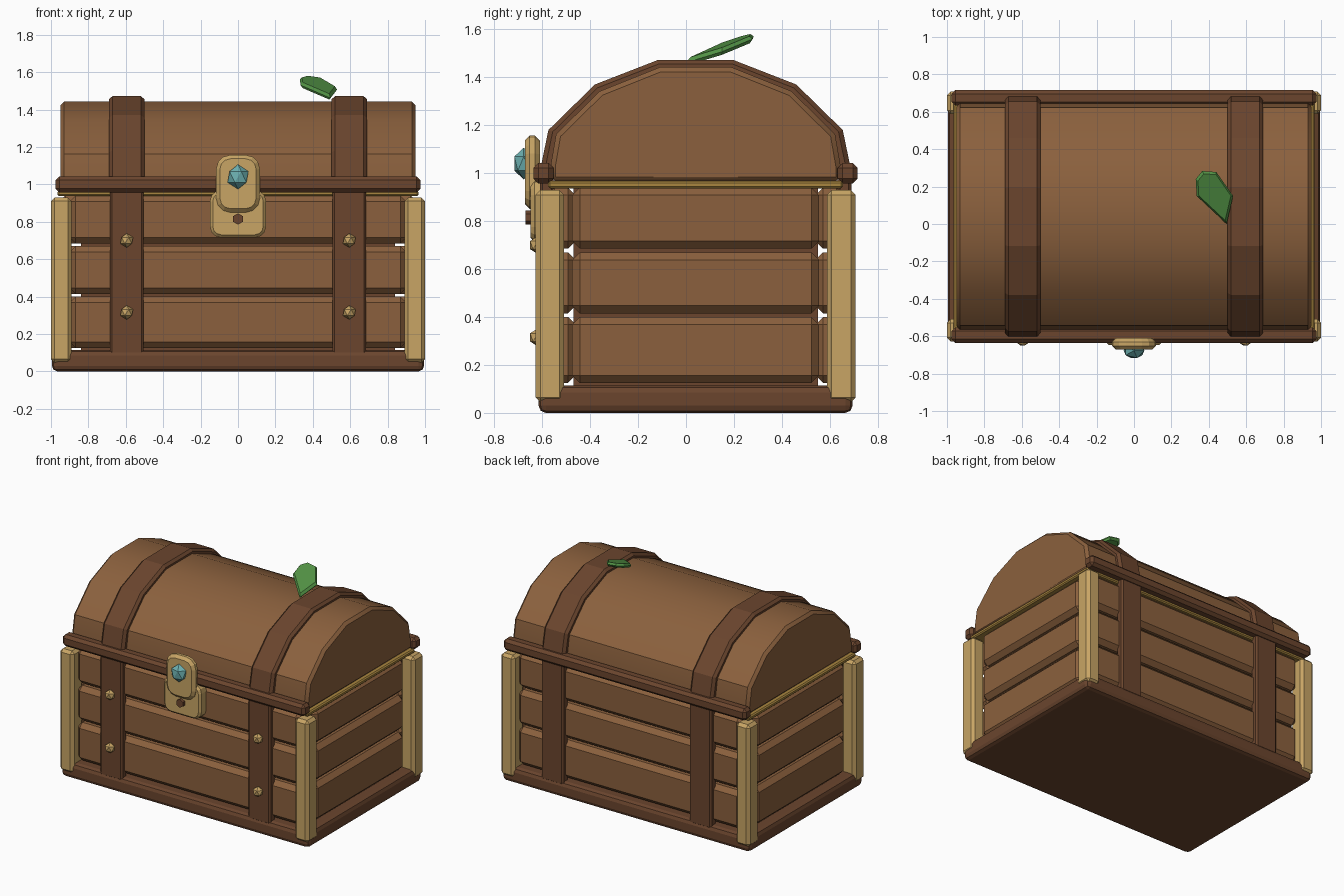
import bpy, bmesh, math
from mathutils import Vector, Matrix

if "Cube" in bpy.data.objects:
    bpy.data.objects.remove(bpy.data.objects["Cube"])

CY = 0.04  # chest centre in y


def mat(name, r, g, b):
    m = bpy.data.materials.new(name)
    m.diffuse_color = (r, g, b, 1)
    m.use_nodes = True
    m.node_tree.nodes["Principled BSDF"].inputs["Base Color"].default_value = m.diffuse_color
    return m


WOOD = mat("plank_brown", 0.258, 0.118, 0.047)
DARK = mat("dark_brown", 0.147, 0.060, 0.027)
GOLD = mat("pale_gold", 0.578, 0.375, 0.130)
RIM = mat("deep_gold", 0.40, 0.24, 0.050)
GEM = mat("teal_gem", 0.150, 0.430, 0.430)
LEAF = mat("leaf_green", 0.085, 0.290, 0.060)


def finish(name, bm, material, bevel=0, segs=1, smooth=False):
    bmesh.ops.recalc_face_normals(bm, faces=bm.faces[:])
    me = bpy.data.meshes.new(name)
    bm.to_mesh(me)
    bm.free()
    me.materials.append(material)
    ob = bpy.data.objects.new(name, me)
    bpy.context.collection.objects.link(ob)
    if bevel:
        b = ob.modifiers.new("bevel", 'BEVEL')
        b.width, b.segments = bevel, segs
        b.limit_method, b.angle_limit = 'ANGLE', math.radians(40)
    if smooth:
        bpy.ops.object.select_all(action='DESELECT')
        bpy.context.view_layer.objects.active = ob
        ob.select_set(True)
        bpy.ops.object.shade_smooth_by_angle(angle=math.radians(35))
    return ob


def box(name, x, y, z, material, bevel=0, segs=1):
    bm = bmesh.new()
    bmesh.ops.create_cube(bm, size=1)
    for v in bm.verts:
        v.co = Vector([(r[0] + r[1]) / 2 + c * (r[1] - r[0]) for c, r in zip(v.co, (x, y, z))])
    return finish(name, bm, material, bevel, segs)


def prism(name, pts, axis, lo, hi, material, bevel=0, smooth=False):
    """Extrude a 2D outline along the axis 'x' (y,z points) or 'y' (x,z points)."""
    bm = bmesh.new()
    place = (lambda p, t: (t, p[0], p[1])) if axis == 'x' else (lambda p, t: (p[0], t, p[1]))
    a = [bm.verts.new(place(p, lo)) for p in pts]
    b = [bm.verts.new(place(p, hi)) for p in pts]
    bm.faces.new(a)
    bm.faces.new(b[::-1])
    n = len(pts)
    for i in range(n):
        bm.faces.new((a[i], a[(i + 1) % n], b[(i + 1) % n], b[i]))
    return finish(name, bm, material, bevel, 1, smooth)


def rounded(w, z0, z1, r, steps=3):
    pts = []
    for k, (cx, cz) in enumerate([(w - r, z1 - r), (r - w, z1 - r), (r - w, z0 + r), (w - r, z0 + r)]):
        for i in range(steps + 1):
            t = math.pi / 2 * (k + i / steps)
            pts.append((cx + r * math.cos(t), cz + r * math.sin(t)))
    return pts


def jewel(name, loc, scale, material):
    bm = bmesh.new()
    bmesh.ops.create_icosphere(bm, subdivisions=1, radius=1,
                               matrix=Matrix.Translation(loc) @ Matrix.Diagonal((*scale, 1)))
    return finish(name, bm, material)


def arch(half):
    return [(CY - u, z) for u, z in half] + [(CY + u, z) for u, z in reversed(half)]


# base, inner core and gold rim
box("base", (-0.995, 0.995), (-0.615, 0.695), (0, 0.115), DARK, 0.03, 2)
box("inner_core", (-0.84, 0.84), (-0.47, 0.55), (0.1, 0.945), DARK)
box("gold_rim", (-0.965, 0.965), (-0.575, 0.655), (0.937, 0.967), RIM, 0.008)

# planks on all four sides
for i, (z0, z1) in enumerate([(0.125, 0.40), (0.415, 0.67), (0.685, 0.94)]):
    box(f"front_plank_{i}", (-0.90, 0.90), (-0.58, -0.46), (z0, z1), WOOD, 0.032)
    box(f"back_plank_{i}", (-0.90, 0.90), (0.54, 0.66), (z0, z1), WOOD, 0.032)
    for s, side in ((-1, "left"), (1, "right")):
        box(f"{side}_plank_{i}", sorted((s * 0.83, s * 0.955)), (-0.475, 0.555), (z0, z1), WOOD, 0.032)

for s, side in ((-1, "left"), (1, "right")):
    # corner posts
    px = sorted((s * 0.89, s * 1.0))
    box(f"{side}_front_post", px, (-0.628, -0.508), (0.045, 0.93), GOLD, 0.02)
    box(f"{side}_back_post", px, (0.588, 0.708), (0.045, 0.93), GOLD, 0.02)
    # body straps
    c = s * 0.595
    bx = (c - 0.09, c + 0.09)
    box(f"{side}_front_strap", bx, (-0.61, -0.55), (0.09, 0.98), DARK, 0.012)
    box(f"{side}_back_strap", bx, (0.63, 0.69), (0.09, 0.98), DARK, 0.012)
    # lid straps: arch with thickness
    outer = arch([(0.655, 0.98), (0.645, 1.03), (0.614, 1.18), (0.42, 1.37), (0.158, 1.472)])
    inner = arch([(0.58, 0.98), (0.57, 1.03), (0.54, 1.15), (0.37, 1.31), (0.14, 1.40)])
    bm = bmesh.new()
    rows = [[bm.verts.new((x, p[0], p[1])) for p in path]
            for x, path in ((c - 0.094, outer), (c + 0.094, outer), (c + 0.094, inner), (c - 0.094, inner))]
    for k in range(4):
        a, b = rows[k], rows[(k + 1) % 4]
        for j in range(len(a) - 1):
            bm.faces.new((a[j], a[j + 1], b[j + 1], b[j]))
    for e in (0, -1):
        bm.faces.new([r[e] for r in rows])
    finish(f"{side}_lid_strap", bm, DARK, 0.018)
    # studs
    for z in (0.315, 0.70):
        jewel(f"{side}_stud", (c, -0.618, z), (0.038, 0.038, 0.038), GOLD)

# barrel lid
prism("lid", arch([(0.605, 0.965), (0.605, 1.03), (0.582, 1.163), (0.40, 1.342), (0.15, 1.442)]),
      'x', -0.95, 0.95, WOOD, 0.02, True)

# lid rails
box("front_rail", (-0.975, 0.975), (-0.636, -0.553), (0.957, 1.042), DARK, 0.02)
box("back_rail", (-0.975, 0.975), (0.633, 0.716), (0.957, 1.042), DARK, 0.02)

# lock
prism("lock_plate", rounded(0.15, 0.715, 0.97, 0.06), 'y', -0.648, -0.56, GOLD, 0.015)
prism("lock_hasp", rounded(0.117, 0.85, 1.157, 0.075), 'y', -0.672, -0.61, GOLD, 0.02)
prism("keyhole", [(0.03 * math.sin(math.pi * k / 3), 0.815 + 0.03 * math.cos(math.pi * k / 3))
                  for k in range(6)], 'y', -0.67, -0.63, DARK)
jewel("gem", (0, -0.677, 1.04), (0.062, 0.046, 0.066), GEM)

# leaf on the lid
outline = [(0.495, 0.0), (0.53, 0.15), (0.44, 0.278), (0.365, 0.283), (0.33, 0.24), (0.335, 0.15)]
bm = bmesh.new()
rings = []
for shrink, dz in ((0.9, -0.014), (1, 0), (0.88, 0.016)):
    rings.append([])
    for x, y in outline:
        x, y = 0.43 + (x - 0.43) * shrink, 0.16 + (y - 0.16) * shrink
        rings[-1].append(bm.verts.new((x, y, 1.462 + 0.33 * y - 0.12 * (x - 0.49) + dz)))
for a, b in zip(rings, rings[1:]):
    for j in range(6):
        bm.faces.new((a[j], a[(j + 1) % 6], b[(j + 1) % 6], b[j]))
bm.faces.new(rings[0])
bm.faces.new(rings[-1])
finish("leaf", bm, LEAF)
